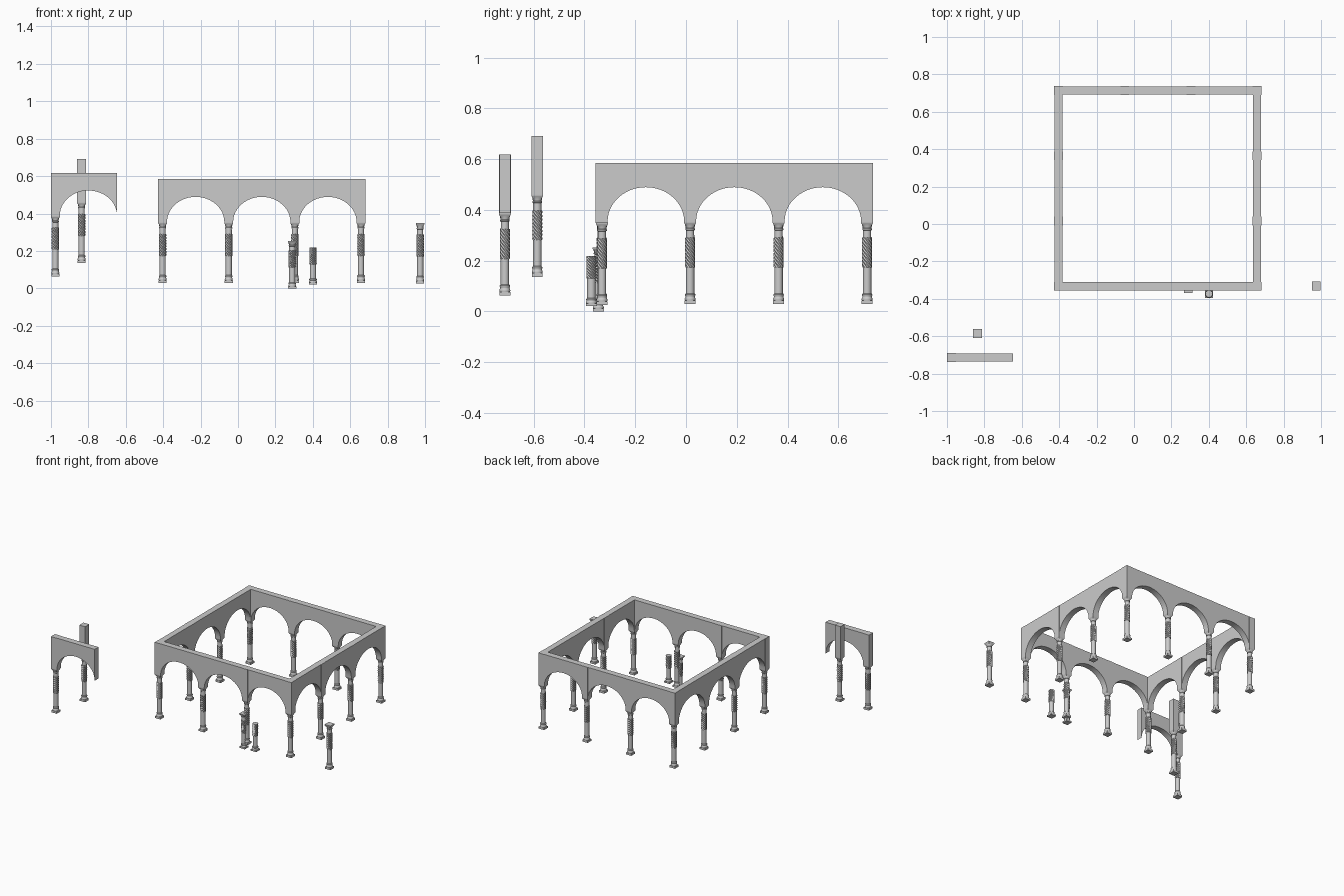
import bpy, bmesh
from math import sin, cos, pi, radians, sqrt
from mathutils import Matrix

if "Cube" in bpy.data.objects:
    bpy.data.objects.remove(bpy.data.objects["Cube"])

N = 32                 # points around each column ring
W = 0.0235             # half width of piers, capitals
SPRING, TOP, RISE = 0.325, 0.555, 0.135


def loft(name, rings):
    """Mesh joining equal-length rings, capped at both ends."""
    bm = bmesh.new()
    vs = [[bm.verts.new(p) for p in r] for r in rings]
    n = len(rings[0])
    for a, b in zip(vs, vs[1:]):
        for i in range(n):
            j = (i + 1) % n
            bm.faces.new((a[i], a[j], b[j], b[i]))
    bm.faces.new(vs[0][::-1])
    bm.faces.new(vs[-1])
    bmesh.ops.recalc_face_normals(bm, faces=bm.faces)
    me = bpy.data.meshes.new(name)
    bm.to_mesh(me)
    bm.free()
    me.polygons.foreach_set("use_smooth", [True] * len(me.polygons))
    me.set_sharp_from_angle(angle=radians(35))
    return me


def circle(r, z):
    return [(r * cos(2 * pi * i / N), r * sin(2 * pi * i / N), z) for i in range(N)]


def square(r, z):
    pts = []
    for x, y, _ in circle(1, 0):
        m = max(abs(x), abs(y))
        pts.append((r * x / m, r * y / m, z))
    return pts


def rope(z0, z1, levels=18):
    """Eight-stranded twisted shaft."""
    rings = []
    for k in range(levels + 1):
        t = k / levels
        ring = []
        for i in range(N):
            a = 2 * pi * i / N
            r = 0.0165 + 0.0037 * abs(sin(4 * a))
            b = a - 2 * pi * t
            ring.append((r * cos(b), r * sin(b), z0 + (z1 - z0) * t))
        rings.append(ring)
    return rings


def arch(span):
    """Panel between two piers, curved underneath."""
    a, seg = span / 2 - W, 24
    rings = []
    for k in range(seg + 1):
        c = cos(pi * k / seg)
        x = span / 2 - a * c
        z = SPRING + RISE * sqrt(max(0, 1 - c * c))
        t = W - 0.0015
        rings.append([(x, -t, z), (x, t, z), (x, t, TOP), (x, -t, TOP)])
    return loft("arch", rings)


# Shared column parts, measured up from the foot of a column
plinth = loft("plinth", [square(0.0215, 0), square(0.0215, 0.014)])
base = loft("base", [circle(r, z) for r, z in (
    (0.0205, 0.014), (0.0215, 0.019), (0.0205, 0.024), (0.0185, 0.027),
    (0.0185, 0.031), (0.0205, 0.034), (0.0205, 0.038), (0.017, 0.042))])
shaft = loft("lower_shaft", [circle(0.0165, 0.04), circle(0.0165, 0.144)])
twist = loft("twisted_shaft", rope(0.144, 0.262))
neck = loft("neck", [circle(r, z) for r, z in (
    (0.0165, 0.262), (0.016, 0.29), (0.019, 0.292), (0.019, 0.297), (0.0165, 0.299))])
capital = loft("capital", [circle(0.0165, 0.297), circle(0.018, 0.303),
                           square(0.0195, 0.312), square(W - 0.001, 0.317),
                           square(W, 0.319), square(W, SPRING)])
pier = loft("pier", [square(W, SPRING), square(W, TOP)])
LOWER = (plinth, base, shaft, twist)
COLUMN = LOWER + (neck, capital)


def put(parts, m, prefix):
    for me in parts:
        ob = bpy.data.objects.new(prefix + "_" + me.name, me)
        ob.matrix_world = m
        bpy.context.collection.objects.link(ob)


def at(x, y, z, turn=0, sz=1):
    return (Matrix.Translation((x, y, z)) @ Matrix.Rotation(turn, 4, 'Z')
            @ Matrix.Diagonal((1, 1, sz, 1)))


# Square arcade: each side starts at one corner, stops before the next
X0, X1, Y0, Y1, Z = -0.403, 0.6575, -0.3325, 0.7135, 0.029
sx, sy = (X1 - X0) / 3, (Y1 - Y0) / 3
arch_x, arch_y = arch(sx), arch(sy)
sides = (("front", X0, Y0, 1, 0, sx, arch_x, 0), ("right", X1, Y0, 0, 1, sy, arch_y, pi / 2),
         ("back", X1, Y1, -1, 0, sx, arch_x, pi), ("left", X0, Y1, 0, -1, sy, arch_y, -pi / 2))
for name, x, y, dx, dy, s, panel, turn in sides:
    for k in range(3):
        m = at(x + dx * s * k, y + dy * s * k, Z)
        put(COLUMN + (pier,), m, name)
        put((panel,), m @ Matrix.Rotation(turn, 4, 'Z'), name)

# Loose pieces standing around the arcade
put(COLUMN + (pier, arch_x), at(-0.9765, -0.7135, 0.063), "single_arch")
put(COLUMN + (pier,), at(-0.836, -0.586, 0.136), "single_post")
put(COLUMN, at(0.974, -0.331, 0.025), "bare_column")
put(COLUMN, at(0.29, -0.345, 0.0, 0, 0.775), "short_column")
put(LOWER, at(0.401, -0.373, 0.02, 0, 0.755), "broken_column")
